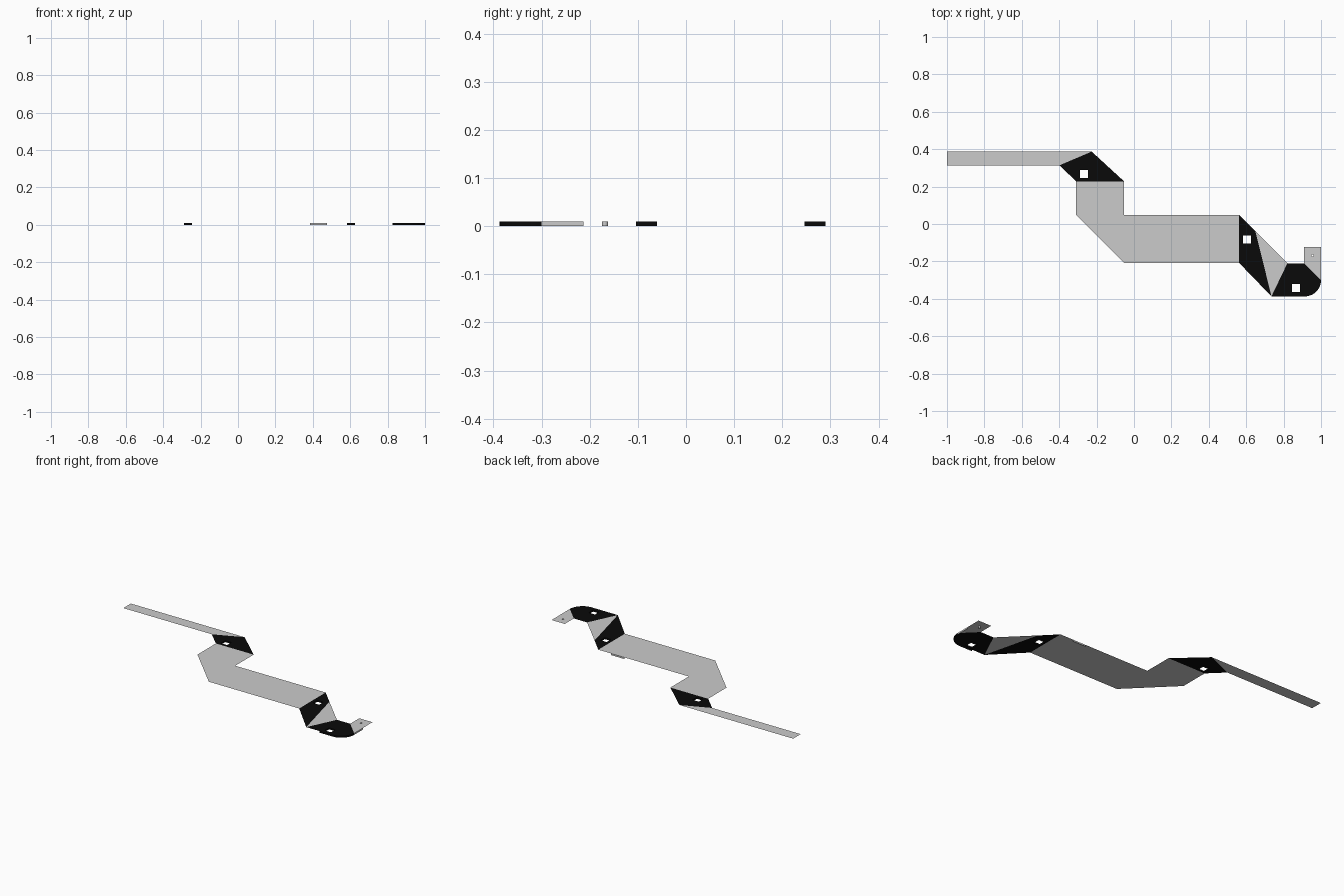
import bpy, bmesh
from math import sin, cos, pi

if "Cube" in bpy.data.objects:
    bpy.data.objects.remove(bpy.data.objects["Cube"])

TOP = 0.01
black = bpy.data.materials.new("black")
black.diffuse_color = (0.003, 0.003, 0.003, 1)
black.use_nodes = True
black.node_tree.nodes["Principled BSDF"].inputs["Base Color"].default_value = black.diffuse_color


def finish(name, bm, mat=None):
    me = bpy.data.meshes.new(name)
    bm.to_mesh(me)
    bm.free()
    if mat:
        me.materials.append(mat)
    ob = bpy.data.objects.new(name, me)
    bpy.context.collection.objects.link(ob)


def add_wall(bm, a, b):
    bm.faces.new([bm.verts.new(p) for p in
                  ((*a, 0), (*b, 0), (*b, TOP), (*a, TOP))])


def sheet(name, outline, hole=None, mat=None, walls=()):
    """Flat sheet with an optional walled hole and short hanging edge lips."""
    bm = bmesh.new()
    edges = []
    for loop in [outline] + ([hole] if hole else []):
        vs = [bm.verts.new((x, y, TOP)) for x, y in loop]
        edges += [bm.edges.new((vs[i - 1], vs[i])) for i in range(len(vs))]
    bmesh.ops.triangle_fill(bm, edges=edges, use_beauty=True, normal=(0, 0, 1))
    for f in bm.faces:
        f.normal_update()
        if f.normal.z < 0:
            f.normal_flip()
    if hole:
        for i in range(len(hole)):
            add_wall(bm, hole[i], hole[i - 1])
    for a, b in walls:
        add_wall(bm, a, b)
    finish(name, bm, mat)


def ring(x, y, r, n, start=0.0):
    return [(x + r * cos(start + 2 * pi * i / n),
             y + r * sin(start + 2 * pi * i / n)) for i in range(n)]


def square(x, y):
    return ring(x, y, 0.0215 * 2 ** 0.5, 4, pi / 4)


# long narrow strip
sheet("narrow_strip", [(-1, 0.314), (-0.398, 0.314), (-0.226, 0.387), (-1, 0.387)])

# upper dark bend
sheet("upper_bend", [(-0.398, 0.314), (-0.31, 0.228), (-0.053, 0.228), (-0.226, 0.387)],
      square(-0.268, 0.268), black)

# wide central plate with one lip on the back edge
sheet("wide_plate", [(-0.31, 0.228), (-0.31, 0.049), (-0.053, -0.208), (0.562, -0.208),
                     (0.562, 0.049), (-0.053, 0.049), (-0.053, 0.228)],
      walls=[((0.475, 0.049), (0.385, 0.049))])

# lower dark bend and its grey facet
sheet("lower_bend", [(0.562, 0.049), (0.562, -0.208), (0.735, -0.387), (0.649, -0.039)],
      square(0.603, -0.082), black)
sheet("facet", [(0.649, -0.039), (0.735, -0.387), (0.82, -0.21)])

# rounded dark end, with lip along the front and the curve
arc = [(0.913 + 0.087 * sin(t * pi / 24), -0.3 - 0.087 * cos(t * pi / 24))
       for t in range(13)]
sheet("rounded_end", [(0.735, -0.387)] + arc + [(0.91, -0.21), (0.82, -0.21)],
      square(0.865, -0.342), black,
      [((0.825, -0.387), arc[0])] + list(zip(arc, arc[1:])))

# small end tab with a round hole and a side lip
sheet("end_tab", [(0.91, -0.21), (1, -0.3), (1, -0.122), (0.91, -0.122)],
      ring(0.955, -0.168, 0.006, 12), walls=[((1, -0.3), (1, -0.213))])
